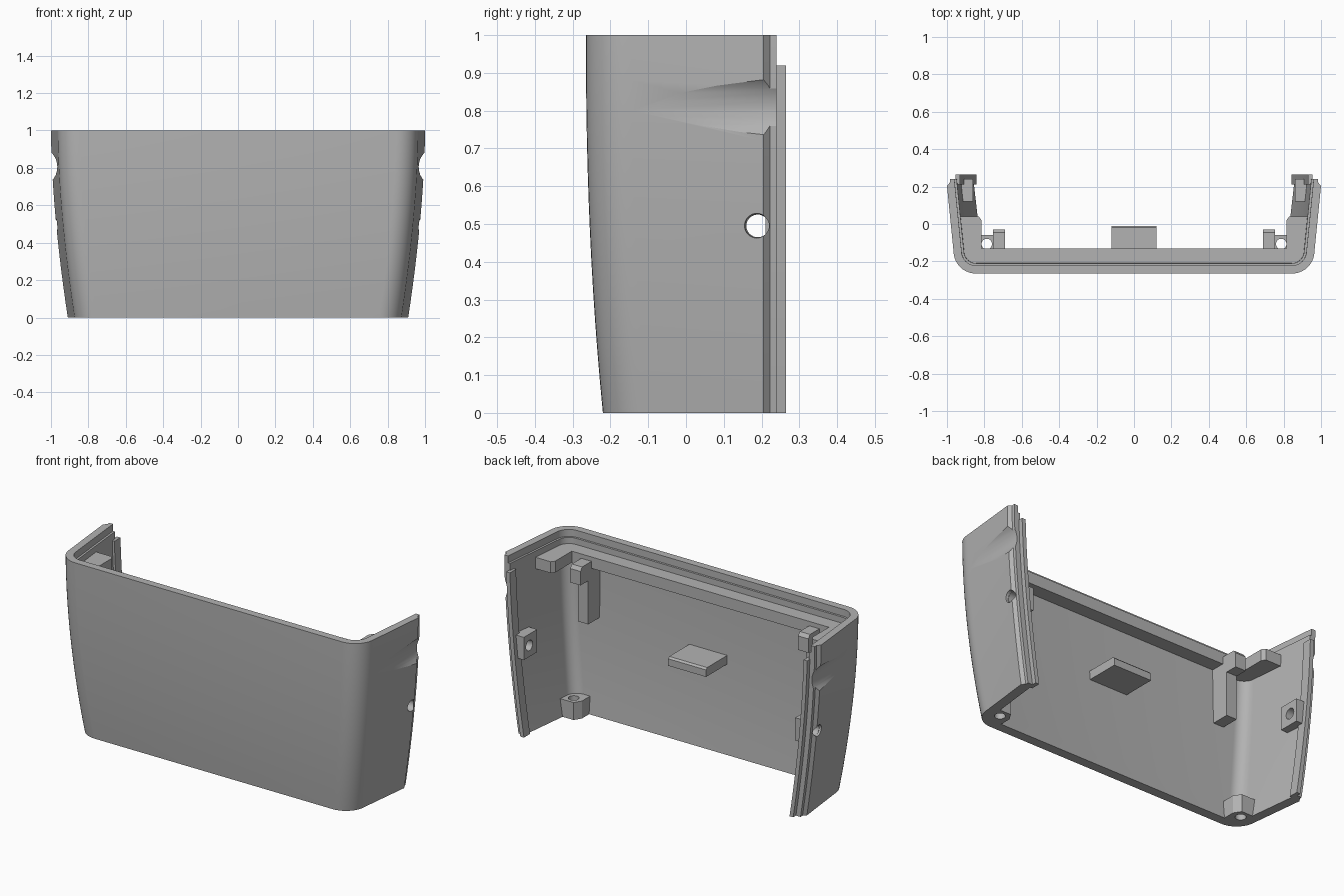
import bpy, bmesh, math
from mathutils import Vector

if "Cube" in bpy.data.objects:
    bpy.data.objects.remove(bpy.data.objects["Cube"])

grey = bpy.data.materials.new("plain grey")
grey.use_nodes = True
grey.diffuse_color = (0.45, 0.45, 0.45, 1)
grey.node_tree.nodes["Principled BSDF"].inputs["Base Color"].default_value = (0.45, 0.45, 0.45, 1)

CORNER = 0.12   # outer corner radius
LEAN = 0.035    # inward lean of the sides towards the front
WALL = 0.055


def half_width(z):
    return 0.91 + 0.09 * (1 - (1 - z) ** 1.7)


def front_y(z):
    return -0.22 - 0.045 * (1 - (1 - z) ** 2.2)


def finish(bm, name):
    bmesh.ops.recalc_face_normals(bm, faces=bm.faces)
    mesh = bpy.data.meshes.new(name)
    bm.to_mesh(mesh)
    bm.free()
    ob = bpy.data.objects.new(name, mesh)
    bpy.context.collection.objects.link(ob)
    mesh.materials.append(grey)
    return ob


def loft(name, levels):
    """Skin matching closed loops and cap both ends."""
    bm = bmesh.new()
    rings = [[bm.verts.new(p) for p in ring] for ring in levels]
    n = len(rings[0])
    for a, b in zip(rings, rings[1:]):
        for i in range(n):
            j = (i + 1) % n
            bm.faces.new((a[i], a[j], b[j], b[i]))
    bm.faces.new(rings[0])
    bm.faces.new(rings[-1])
    return finish(bm, name)


def prism(name, points, z0, z1):
    return loft(name, [[(x, y, z) for x, y in points] for z in (z0, z1)])


def box(name, x0, x1, y0, y1, z0, z1):
    return prism(name, [(x0, y0), (x1, y0), (x1, y1), (x0, y1)], z0, z1)


def cylinder(name, centre, axis, r0, r1, length):
    bm = bmesh.new()
    bmesh.ops.create_cone(bm, cap_ends=True, segments=32, radius1=r0, radius2=r1, depth=length)
    ob = finish(bm, name)
    ob.rotation_mode = 'QUATERNION'
    ob.rotation_quaternion = Vector((0, 0, 1)).rotation_difference(Vector(axis))
    ob.location = centre
    ob.hide_render = True
    return ob


def cut(ob, cutter):
    bpy.context.view_layer.update()
    mod = ob.modifiers.new("cut", 'BOOLEAN')
    mod.operation, mod.solver, mod.object = 'DIFFERENCE', 'EXACT', cutter
    bpy.context.view_layer.objects.active = ob
    bpy.ops.object.modifier_apply(modifier=mod.name)


def mirrored(points):
    return points + [(-x, y) for x, y in reversed(points)]


def contour(z, inset, back):
    """Half outline: from the open back edge, round the corner, to the front."""
    w, f = half_width(z), front_y(z)
    cx, cy, r = w - LEAN - CORNER, f + CORNER, CORNER - inset
    side = w - inset - LEAN * (0.205 - back) / (0.205 - cy)
    arc = [math.radians(-90 * i / 10) for i in range(11)]
    return [(side, back)] + [(cx + r * math.cos(a), cy + r * math.sin(a)) for a in arc]


def shell_ring(z, inset):
    w = half_width(z)
    outer = [(w - 0.016, 0.24), (w - 0.016, 0.222)] + contour(z, 0, 0.205)
    inner = contour(z, inset, 0.24)
    ring = mirrored(outer) + list(reversed(mirrored(inner)))
    return [(x, y, z) for x, y in ring]


# Curved three-sided shell with a thinner stepped rim at the top
heights = [0.96 * i / 12 for i in range(13)]
levels = [shell_ring(z, WALL) for z in heights]
levels += [shell_ring(0.96, 0.043), shell_ring(1.0, 0.043)]
shell = loft("shell", levels)

# Ledge running inside the rim and wrapping round the corners
ledge_outer = contour(0.88, 0.02, 0.04)
ledge_inner = [(0.83, 0.04), (0.815, 0.02), (0.815, -0.13)]
ledge = prism("rim_ledge", mirrored(ledge_outer) + list(reversed(mirrored(ledge_inner))), 0.86, 0.925)

# Central support tab with a small chamfer along its free edge
tab_side = [(-0.25, 0.50), (-0.01, 0.50), (-0.01, 0.54), (-0.02, 0.55), (-0.25, 0.55)]
tab = loft("centre_tab", [[(x, y, z) for y, z in tab_side] for x in (-0.12, 0.12)])

parts = [shell, ledge, tab]
cutters = []
for s, side in ((1, "left"), (-1, "right")):
    # Thin tongue along the open edge
    tongue = []
    for z in [0.92 * i / 12 for i in range(13)]:
        w = half_width(z)
        tongue.append([(s * x, y, z) for x, y in
                       ((w - 0.045, 0.21), (w - 0.045, 0.265), (w - 0.068, 0.265), (w - 0.068, 0.21))])
    parts.append(loft(side + "_edge_tongue", tongue))

    # Hook: leg on the front wall with a projecting head
    hook_side = [(-0.23, 0.55), (-0.10, 0.55), (-0.10, 0.80), (-0.03, 0.80),
                 (-0.03, 0.88), (-0.045, 0.90), (-0.23, 0.90)]
    parts.append(loft(side + "_hook", [[(s * x, y, z) for y, z in hook_side] for x in (0.69, 0.755)]))

    # Side screw block
    block = box(side + "_screw_block", s * 0.86, s * 0.945, 0.12, 0.24, 0.43, 0.56)

    # Corner screw post at the bottom
    outline = [(0.73, -0.20), (0.73, -0.10), (0.755, -0.06), (0.85, -0.06), (0.85, -0.13), (0.80, -0.19)]
    post = prism(side + "_corner_post", [(s * x, y) for x, y in outline], 0.0, 0.1)

    # Screw holes and the finger scoop
    hole = cylinder("hole_cutter", (s * 0.92, 0.19, 0.495), (s, 0, 0), 0.03, 0.03, 0.3)
    sink = cylinder("sink_cutter", (s * 0.985, 0.187, 0.495), (s, 0, 0), 0.03, 0.041, 0.06)
    post_hole = cylinder("post_cutter", (s * 0.787, -0.107, 0.05), (0, 0, 1), 0.028, 0.028, 0.3)
    scoop = cylinder("scoop_cutter", (s * 1.076, 0.1, 0.805), (0, 1, 0), 0.11, 0.11, 0.6)
    cut(shell, scoop)
    cut(shell, sink)
    cut(shell, hole)
    cut(block, hole)
    cut(post, post_hole)
    cutters += [hole, sink, post_hole, scoop]
    parts += [block, post]

for c in cutters:
    bpy.data.objects.remove(c)

# Smooth curved walls, keep edges crisp
bpy.ops.object.select_all(action='DESELECT')
for ob in parts:
    ob.select_set(True)
bpy.context.view_layer.objects.active = shell
bpy.ops.object.shade_smooth_by_angle(angle=math.radians(25))
